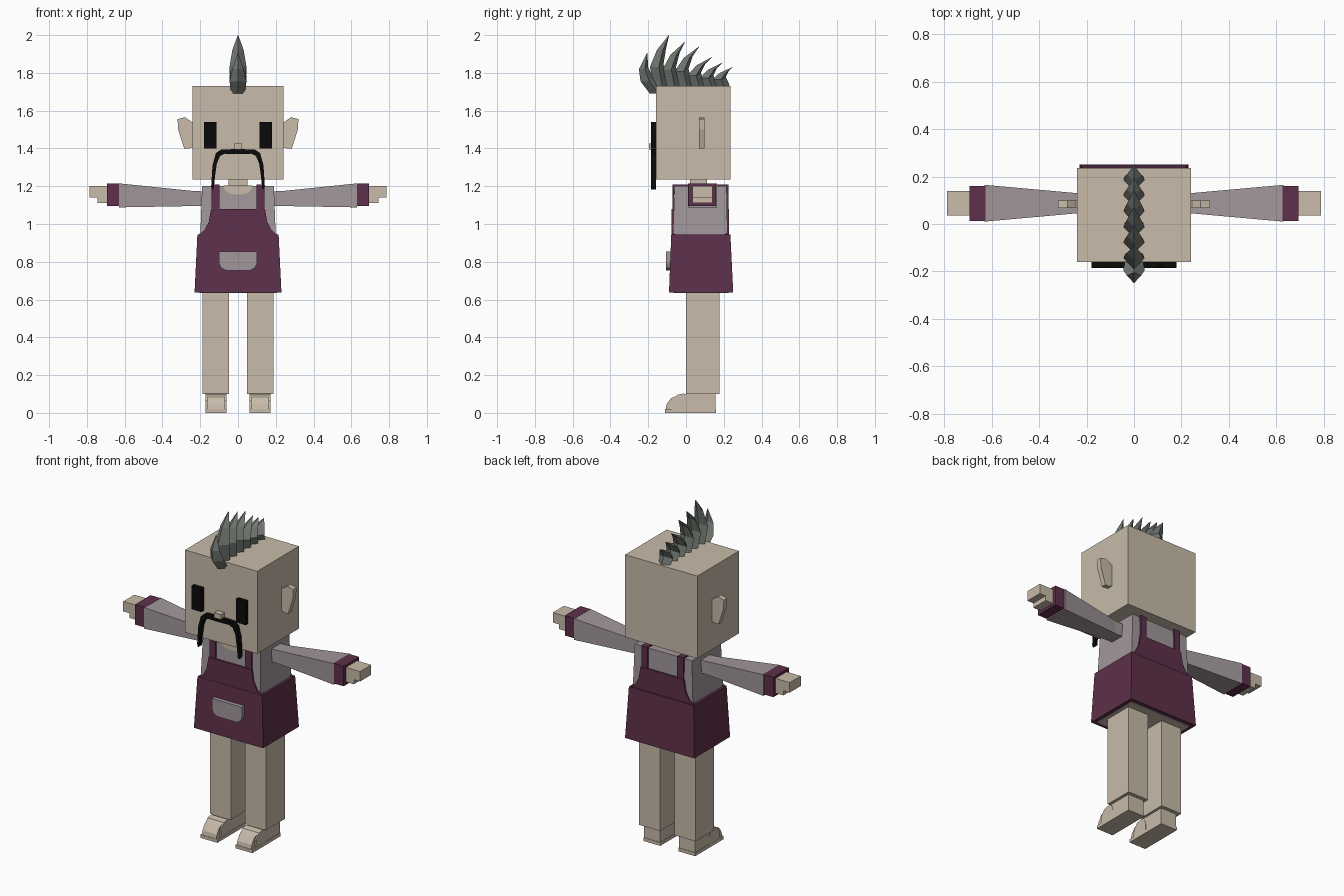
import bpy, bmesh
from mathutils import Vector

cube = bpy.data.objects.get("Cube")
if cube:
    bpy.data.objects.remove(cube, do_unlink=True)


def material(name, rgb):
    m = bpy.data.materials.new(name)
    m.use_nodes = True
    m.diffuse_color = (*rgb, 1)
    for n in m.node_tree.nodes:
        if n.type == 'BSDF_PRINCIPLED':
            n.inputs["Base Color"].default_value = (*rgb, 1)
    return m


SKIN = material("beige_skin", (0.58, 0.50, 0.40))
SHIRT = material("mauve_grey_cloth", (0.36, 0.31, 0.33))
PLUM = material("plum_cloth", (0.112, 0.03, 0.069))
HAIR = material("grey_green_hair", (0.17, 0.19, 0.17))
BLACK = material("black", (0.003, 0.003, 0.003))


def finish(name, bm, mat):
    bmesh.ops.recalc_face_normals(bm, faces=bm.faces)
    me = bpy.data.meshes.new(name)
    bm.to_mesh(me)
    bm.free()
    me.materials.append(mat)
    ob = bpy.data.objects.new(name, me)
    bpy.context.scene.collection.objects.link(ob)
    return ob


def loft(name, rings, mat):
    """Skin a list of equal-length rings and cap both ends."""
    bm = bmesh.new()
    loops = [[bm.verts.new(p) for p in ring] for ring in rings]
    for a, b in zip(loops, loops[1:]):
        for i in range(len(a)):
            j = (i + 1) % len(a)
            bm.faces.new((a[i], a[j], b[j], b[i]))
    bm.faces.new(loops[0])
    bm.faces.new(loops[-1])
    return finish(name, bm, mat)


def rect(x0, x1, y0, y1, z):
    return [(x0, y0, z), (x1, y0, z), (x1, y1, z), (x0, y1, z)]


def box(name, x, y, z, mat):
    return loft(name, [rect(*x, *y, h) for h in z], mat)


def prism(name, pts, axis, lo, hi, mat):
    """Extrude an outline along x (points are y,z) or y (points are x,z)."""
    def place(p, d):
        return (d, p[0], p[1]) if axis == 'x' else (p[0], d, p[1])
    return loft(name, [[place(p, d) for p in pts] for d in (lo, hi)], mat)


def symmetric(half):
    return half + [(-x, z) for x, z in reversed(half)]


def mirrored(ob):
    """Add the right-hand copy of a left-hand part."""
    bm = bmesh.new()
    bm.from_mesh(ob.data)
    for v in bm.verts:
        v.co.x = -v.co.x
    finish("right_" + ob.name.removeprefix("left_"), bm, ob.data.materials[0])


# Head, neck and face
box("head", (-0.24, 0.24), (-0.16, 0.235), (1.235, 1.73), SKIN)
box("neck", (-0.05, 0.05), (0.02, 0.11), (1.16, 1.25), SKIN)
box("nose", (-0.022, 0.022), (-0.195, -0.15), (1.395, 1.425), SKIN)
mirrored(box("left_eye", (0.115, 0.18), (-0.185, -0.158), (1.4, 1.54), BLACK))
mirrored(prism("left_ear", [(0.23, 1.54), (0.245, 1.54), (0.28, 1.565), (0.32, 1.555),
                            (0.317, 1.5), (0.285, 1.4), (0.26, 1.4), (0.23, 1.41)],
               'y', 0.068, 0.098, SKIN))
mirrored(prism("left_moustache", [(0, 1.397), (0.09, 1.394), (0.117, 1.375), (0.135, 1.31),
                                  (0.142, 1.2), (0.136, 1.183), (0.128, 1.19), (0.122, 1.25),
                                  (0.112, 1.32), (0.095, 1.36), (0.07, 1.372), (0, 1.37)],
               'y', -0.185, -0.158, BLACK))

# Row of curved hair spikes, each a diamond section swept to a point
tips = [(-0.09, 2.0), (-0.005, 1.965), (0.07, 1.94), (0.14, 1.885), (0.195, 1.855), (0.245, 1.83)]
spikes = [[(-0.155, 1.69), (-0.205, 1.755), (-0.225, 1.82), (-0.205, 1.905)]]
for i, (ty, tz) in enumerate(tips):
    base = -0.135 + i * 0.066
    h = tz - 1.72
    spikes.append([(base, 1.72), (base - 0.02, 1.72 + h * 0.4),
                   (base + 0.3 * (ty - base) - 0.008, 1.72 + h * 0.72), (ty, tz)])
for n, path in enumerate(spikes):
    rings = []
    for (y, z), wide, deep in zip(path, (0.036, 0.045, 0.03, 0.001), (0.036, 0.036, 0.024, 0.001)):
        rings.append([(0, y - deep, z), (wide, y + deep * 0.3, z),
                      (0, y + deep, z + deep * 0.4), (-wide, y + deep * 0.3, z)])
    loft(f"hair_spike_{n + 1}", rings, HAIR)

# Torso with a scooped neckline
loft("torso", [rect(-0.2, 0.2, -0.07, 0.22, 0.93), rect(-0.19, 0.19, -0.06, 0.215, 1.2)], SHIRT)
prism("neckline", symmetric([(0.078, 1.202), (0.07, 1.18), (0.045, 1.162), (0.015, 1.156)]),
      'y', -0.065, -0.057, SKIN)
box("neck_opening", (-0.078, 0.078), (-0.06, 0.13), (1.195, 1.203), SKIN)

# Pinafore skirt, pale underside, bibs and shoulder straps
loft("skirt", [rect(-0.23, 0.23, -0.09, 0.25, 0.638), rect(-0.215, 0.215, -0.078, 0.235, 0.945)], PLUM)
box("hips", (-0.205, 0.205), (-0.065, 0.225), (0.634, 0.66), SKIN)
bib = symmetric([(0.213, 0.94), (0.178, 0.968), (0.155, 1.01), (0.143, 1.08)])
for side, lo, hi in (("front", -0.076, -0.06), ("back", 0.21, 0.228)):
    prism(side + "_bib", bib, 'y', lo, hi, PLUM)
    mirrored(box(f"left_{side}_strap", (0.098, 0.14), (lo + 0.004, hi - 0.004), (1.07, 1.208), PLUM))
mirrored(box("left_shoulder_strap", (0.1, 0.14), (-0.07, 0.222), (1.195, 1.208), PLUM))
prism("pocket", symmetric([(0.1, 0.855), (0.1, 0.79), (0.09, 0.768), (0.065, 0.755)]),
      'y', -0.105, -0.08, SHIRT)


# Arms, cuffs and stepped hands
def arm_ring(x, y0, y1, z0, z1):
    return [(x, y0, z0), (x, y1, z0), (x, y1, z1), (x, y0, z1)]


mirrored(loft("left_sleeve", [arm_ring(0.17, 0.045, 0.13, 1.095, 1.172),
                              arm_ring(0.24, 0.045, 0.13, 1.095, 1.175),
                              arm_ring(0.63, 0.01, 0.165, 1.088, 1.215)], SHIRT))
mirrored(box("left_cuff", (0.625, 0.693), (0.012, 0.16), (1.095, 1.215), PLUM))
mirrored(prism("left_hand", [(0.68, 1.2), (0.787, 1.2), (0.787, 1.14), (0.745, 1.14),
                             (0.745, 1.112), (0.68, 1.112)], 'y', 0.035, 0.14, SKIN))

# Legs and shoes
mirrored(box("left_leg", (0.048, 0.187), (0.0, 0.177), (0.1, 0.66), SKIN))
mirrored(box("left_sole", (0.06, 0.172), (-0.11, 0.158), (0.0, 0.02), SKIN))
mirrored(box("left_heel", (0.063, 0.169), (0.0, 0.155), (0.015, 0.11), SKIN))
mirrored(prism("left_toe", [(-0.108, 0.015), (-0.103, 0.045), (-0.08, 0.078), (-0.035, 0.095),
                            (0.02, 0.095), (0.02, 0.015)], 'x', 0.068, 0.164, SKIN))
mirrored(prism("left_shoe_strap", [(-0.078, 0.015), (-0.073, 0.065), (-0.045, 0.096), (-0.01, 0.103),
                                   (0.015, 0.09), (0.025, 0.06), (0.025, 0.015)],
               'x', 0.061, 0.171, SKIN))
